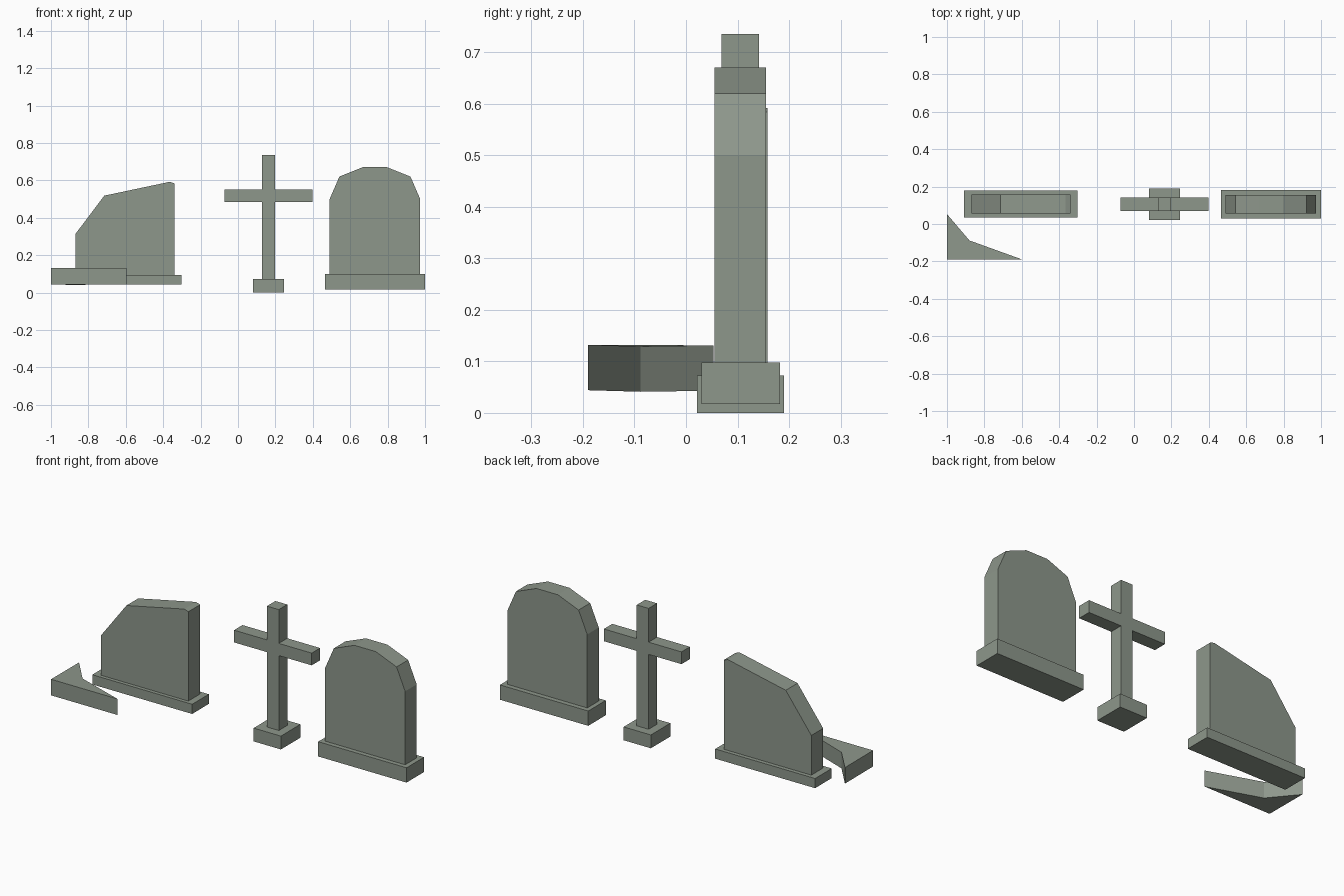
import bpy, bmesh
from mathutils import Vector

if "Cube" in bpy.data.objects:
    bpy.data.objects.remove(bpy.data.objects["Cube"])

stone = bpy.data.materials.new("mossy_stone")
stone.diffuse_color = (0.27, 0.31, 0.26, 1)
stone.use_nodes = True
stone.node_tree.nodes["Principled BSDF"].inputs["Base Color"].default_value = stone.diffuse_color


def extrude(name, points, depth):
    """Extrude a flat outline of 3D points along a depth vector."""
    bm = bmesh.new()
    face = bm.faces.new([bm.verts.new(p) for p in points])
    res = bmesh.ops.extrude_face_region(bm, geom=[face], use_keep_orig=True)
    top = [v for v in res["geom"] if isinstance(v, bmesh.types.BMVert)]
    bmesh.ops.translate(bm, verts=top, vec=Vector(depth))
    bmesh.ops.recalc_face_normals(bm, faces=bm.faces)
    mesh = bpy.data.meshes.new(name)
    bm.to_mesh(mesh)
    bm.free()
    mesh.materials.append(stone)
    obj = bpy.data.objects.new(name, mesh)
    bpy.context.collection.objects.link(obj)
    return obj


def slab(name, outline, y0, y1):
    """Front outline in x, z given thickness from y0 to y1."""
    return extrude(name, [(x, y0, z) for x, z in outline], (0, y1 - y0, 0))


def block(name, x0, x1, y0, y1, z0, z1):
    return slab(name, [(x0, z0), (x1, z0), (x1, z1), (x0, z1)], y0, y1)


# Rounded headstone on its plinth
block("rounded_headstone_base", 0.465, 1.0, 0.03, 0.182, 0.017, 0.098)
cx = 0.732
half = [(0.242, 0.098), (0.242, 0.5), (0.19, 0.62), (0.065, 0.67)]
slab("rounded_headstone",
     [(cx + x, z) for x, z in half] + [(cx - x, z) for x, z in reversed(half)],
     0.055, 0.155)

# Cross on its plinth, a single mirrored outline
block("cross_base", 0.08, 0.245, 0.021, 0.19, 0, 0.073)
cx = 0.163
half = [(0.036, 0.073), (0.036, 0.483), (0.235, 0.483),
        (0.235, 0.55), (0.036, 0.55), (0.036, 0.735)]
slab("cross",
     [(cx + x, z) for x, z in half] + [(cx - x, z) for x, z in reversed(half)],
     0.069, 0.142)

# Headstone with a broken corner
block("broken_headstone_base", -0.908, -0.303, 0.036, 0.18, 0.042, 0.095)
slab("broken_headstone",
     [(-0.87, 0.095), (-0.34, 0.095), (-0.34, 0.584), (-0.365, 0.592),
      (-0.715, 0.518), (-0.87, 0.312)], 0.056, 0.158)

# Fallen fragment lying in front
extrude("fallen_fragment",
        [(-1, -0.19, 0.044), (-0.597, -0.19, 0.044),
         (-0.88, -0.088, 0.041), (-1, 0.053, 0.043)], (0, 0, 0.088))
